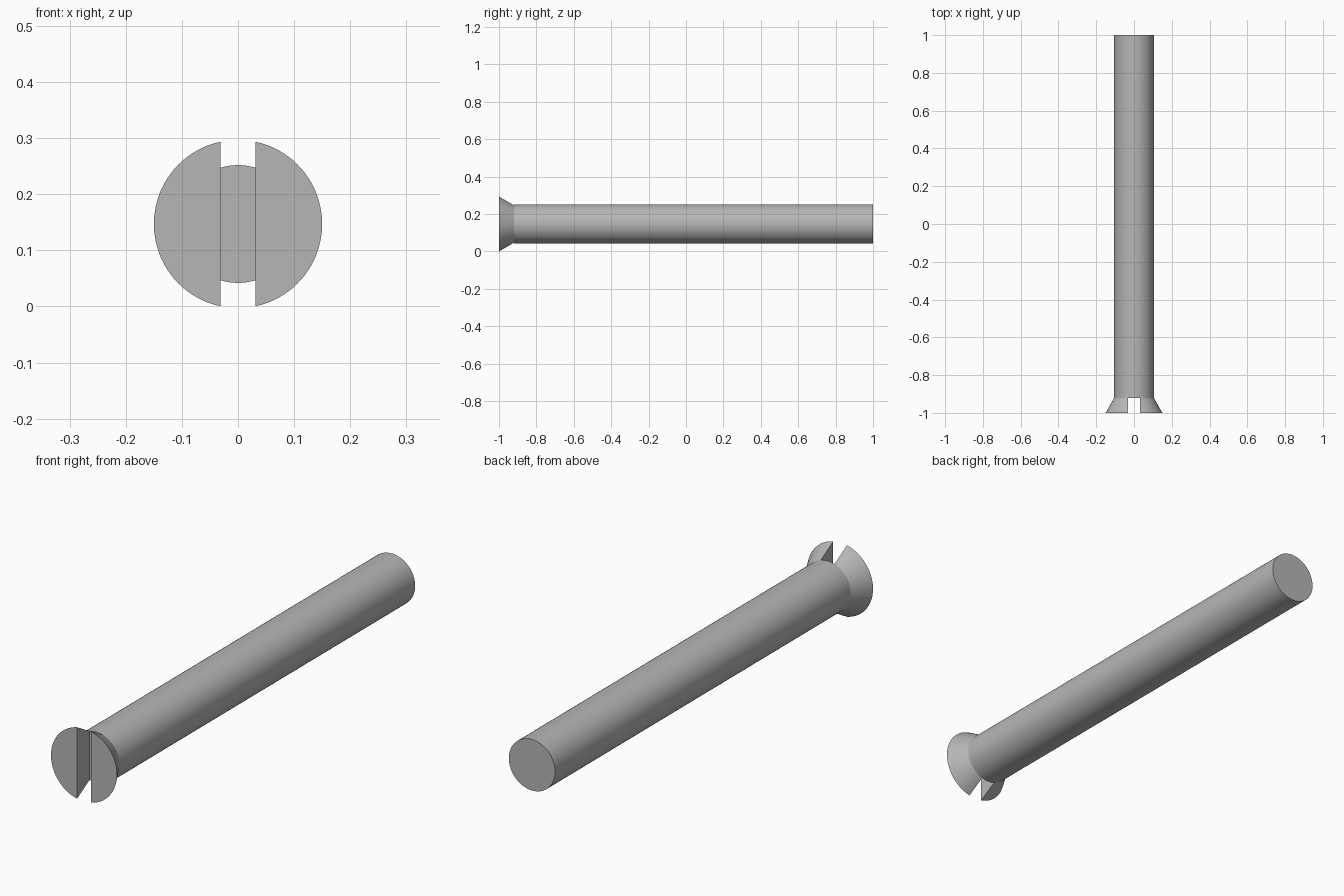
import bpy, bmesh, math
from mathutils import Matrix

cube = bpy.data.objects.get("Cube")
if cube:
    bpy.data.objects.remove(cube, do_unlink=True)

AXIS_Z = 0.147
SHAFT_R, HEAD_R = 0.105, 0.15
FRONT, NECK, BACK = -1.0, -0.92, 1.0
SLOT_HALF = 0.031
SEGMENTS = 64

steel = bpy.data.materials.new("grey steel")
steel.use_nodes = True
grey = (0.47, 0.47, 0.47, 1)
steel.diffuse_color = grey
steel.node_tree.nodes["Principled BSDF"].inputs["Base Color"].default_value = grey


def frustum(y0, y1, r0, r1):
    """Capped round solid along y, from radius r0 at y0 to r1 at y1."""
    bm = bmesh.new()
    place = Matrix.Translation((0, (y0 + y1) / 2, AXIS_Z)) @ Matrix.Rotation(-math.pi / 2, 4, "X")
    bmesh.ops.create_cone(bm, cap_ends=True, segments=SEGMENTS, radius1=r0,
                          radius2=r1, depth=y1 - y0, matrix=place)
    return bm


def make_object(name, bm):
    bmesh.ops.recalc_face_normals(bm, faces=bm.faces)
    mesh = bpy.data.meshes.new(name)
    bm.to_mesh(mesh)
    bm.free()
    mesh.materials.append(steel)
    obj = bpy.data.objects.new(name, mesh)
    bpy.context.collection.objects.link(obj)
    bpy.ops.object.select_all(action="DESELECT")
    obj.select_set(True)
    bpy.context.view_layer.objects.active = obj
    bpy.ops.object.shade_smooth_by_angle(angle=math.radians(30))
    return obj


# Plain round shaft; its front end is the floor of the slot
make_object("shaft", frustum(NECK, BACK, SHAFT_R, SHAFT_R))

# Countersunk head: one side of the slot, mirrored to the other
bm = frustum(FRONT, NECK, HEAD_R, SHAFT_R)
cut = bmesh.ops.bisect_plane(bm, geom=bm.verts[:] + bm.edges[:] + bm.faces[:],
                             plane_co=(SLOT_HALF, 0, 0), plane_no=(1, 0, 0),
                             clear_inner=True)
rim = [e for e in cut["geom_cut"] if isinstance(e, bmesh.types.BMEdge)]
bmesh.ops.holes_fill(bm, edges=rim, sides=0)
head = make_object("slotted_head", bm)
mirror = head.modifiers.new("other half", "MIRROR")
mirror.use_axis[0] = True
mirror.use_mirror_merge = False
